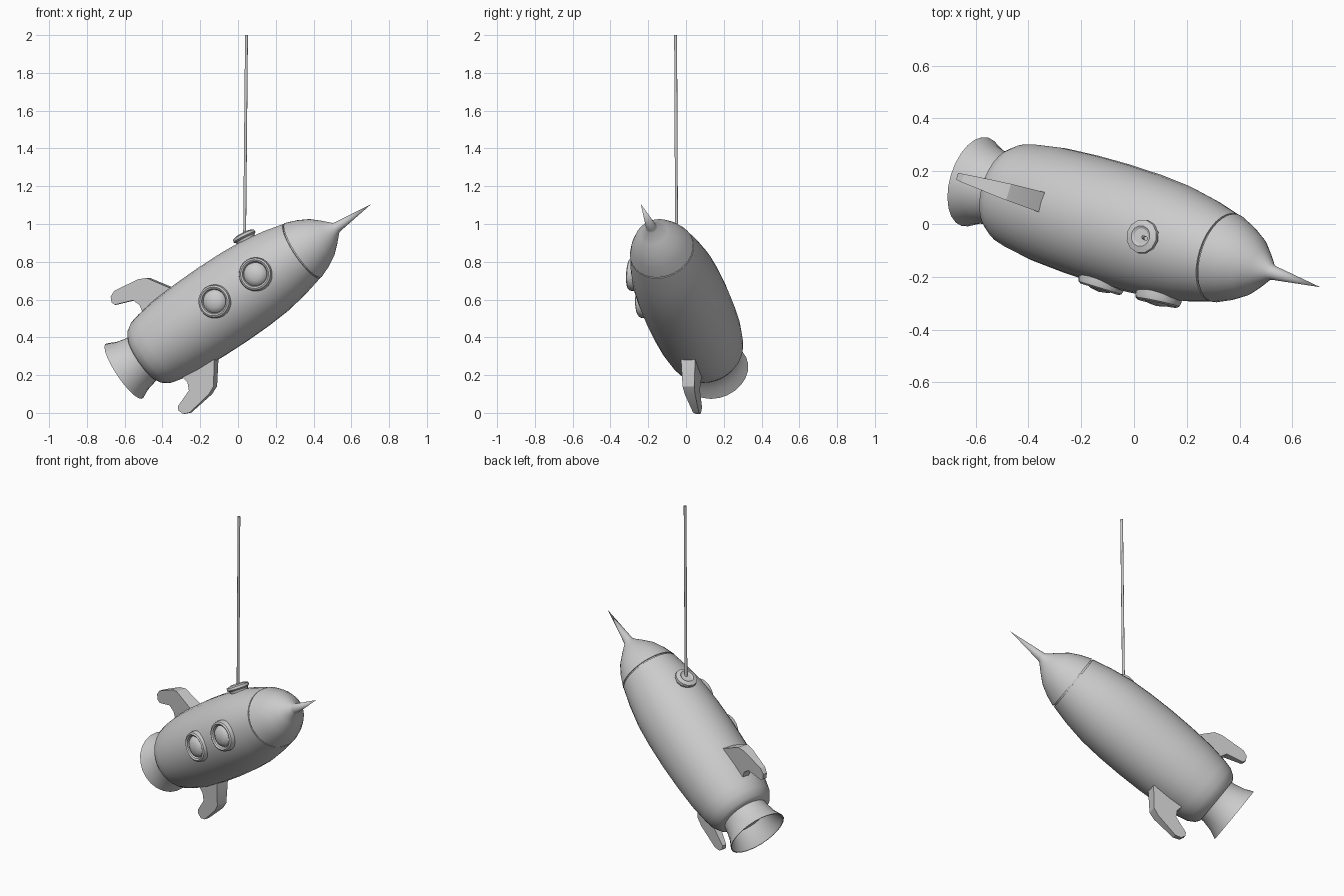
import bpy, bmesh, math
from mathutils import Vector, Matrix

if "Cube" in bpy.data.objects:
    bpy.data.objects.remove(bpy.data.objects["Cube"])

# Tilted ship frame: local z = nose direction, local x = top, local y = window side
AXIS = Vector((0.803, -0.245, 0.543)).normalized()
TOP = (Vector((0, 0, 1)) - AXIS * AXIS.z).normalized()
SIDE = AXIS.cross(TOP)
SHIP = Matrix((TOP, SIDE, AXIS)).transposed().to_4x4()
SHIP.translation = Vector((-0.603, 0.16, 0.221))


def finish(name, bm, matrix, angle=35):
    bmesh.ops.remove_doubles(bm, verts=bm.verts, dist=1e-5)
    bmesh.ops.recalc_face_normals(bm, faces=bm.faces)
    mesh = bpy.data.meshes.new(name)
    bm.to_mesh(mesh)
    bm.free()
    mesh.shade_smooth()
    mesh.set_sharp_from_angle(angle=math.radians(angle))
    ob = bpy.data.objects.new(name, mesh)
    ob.matrix_world = matrix
    bpy.context.collection.objects.link(ob)
    return ob


def lathe(name, profile, matrix=SHIP, segments=24, angle=35):
    """Revolve (height, radius) points about local z."""
    bm = bmesh.new()
    vs = [bm.verts.new((r, 0, h)) for h, r in profile]
    es = [bm.edges.new(p) for p in zip(vs, vs[1:])]
    bmesh.ops.spin(bm, geom=vs + es, cent=(0, 0, 0), axis=(0, 0, 1),
                   angle=2 * math.pi, steps=segments, use_merge=True)
    return finish(name, bm, matrix, angle)


def mount(pos, normal):
    """Frame on the hull whose z axis points outwards (ship coordinates)."""
    q = Vector(normal).to_track_quat('Z', 'Y')
    return SHIP @ Matrix.Translation(pos) @ q.to_matrix().to_4x4()


# Hull with a thin groove below the nose
lathe("hull", [(0.13, 0), (0.13, 0.145), (0.145, 0.168), (0.185, 0.193),
               (0.24, 0.206), (0.35, 0.222), (0.5, 0.231), (0.65, 0.234),
               (0.8, 0.231), (0.93, 0.222), (1.06, 0.2), (1.172, 0.173),
               (1.172, 0.165), (1.182, 0.165)], segments=32)

# Nose cone with spike
lathe("nose_cone", [(1.18, 0), (1.18, 0.173), (1.24, 0.15), (1.3, 0.118),
                    (1.35, 0.075), (1.395, 0.032), (1.41, 0.027), (1.63, 0)],
      segments=32)

# Hollow exhaust nozzle
lathe("nozzle", [(0.14, 0.137), (0.11, 0.138), (0.05, 0.152), (0.0, 0.175),
                 (0.0, 0.169), (0.05, 0.146), (0.11, 0.131), (0.125, 0)])

# Two portholes: raised ring and domed glass
for i, (t, r, slope) in enumerate([(0.68, 0.232, 0.0), (0.945, 0.22, 0.1)], 1):
    m = mount((0, r, t), (0, 1, slope))
    lathe(f"porthole_ring_{i}", [(-0.035, 0.09), (0.0, 0.089), (0.014, 0.085),
                                 (0.02, 0.076), (0.014, 0.067), (0.0, 0.062)], m)
    lathe(f"porthole_glass_{i}", [(-0.002, 0.064), (0.012, 0.056),
                                  (0.024, 0.036), (0.03, 0)], m, angle=60)

# Top and bottom fins, thinning towards the rear tip
FIN = [(0.48, 0.18), (0.46, 0.228), (0.38, 0.342), (0.335, 0.362),
       (0.19, 0.384), (0.155, 0.37), (0.142, 0.34), (0.152, 0.32),
       (0.25, 0.285), (0.268, 0.245), (0.255, 0.18)]
for name, s in (("top_fin", 1), ("bottom_fin", -1)):
    bm = bmesh.new()
    half = [0.012 + 0.085 * (t - 0.142) for t, r in FIN]
    left, right = ([bm.verts.new((s * r, k * h, t)) for (t, r), h in zip(FIN, half)]
                   for k in (1, -1))
    bm.faces.new(left)
    bm.faces.new(right[::-1])
    n = len(FIN)
    for i in range(n):
        j = (i + 1) % n
        bm.faces.new((left[i], right[i], right[j], left[j]))
    finish(name, bm, SHIP, 30)

# Hanging knob on top of the hull
knob = mount((0.218, 0.012, 0.947), (1, 0.04, 0.1))
lathe("hanger_knob", [(-0.02, 0.05), (0.006, 0.056), (0.014, 0.066),
                      (0.028, 0.064), (0.036, 0.04), (0.03, 0.03), (0.03, 0)],
      knob, segments=12, angle=30)

# Hanging rope
start, end = Vector((0.035, -0.05, 0.93)), Vector((0.045, -0.055, 2.0))
d = end - start
rope = Matrix.Translation(start) @ d.to_track_quat('Z', 'Y').to_matrix().to_4x4()
lathe("rope", [(0, 0), (0, 0.008), (d.length, 0.008), (d.length, 0)], rope,
      segments=8, angle=50)
